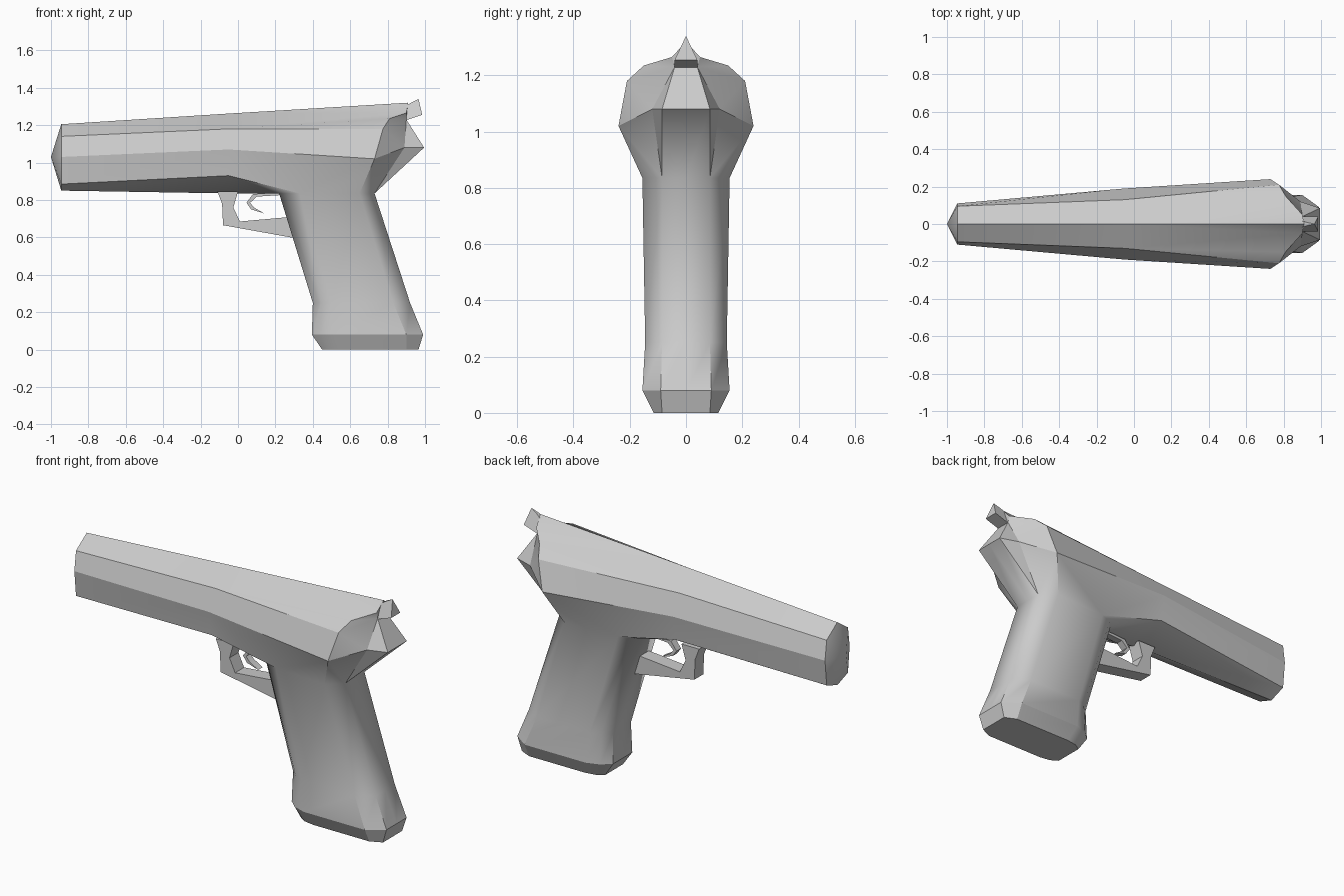
import bpy, bmesh, math

if "Cube" in bpy.data.objects:
    bpy.data.objects.remove(bpy.data.objects["Cube"])


def make_object(name, half_faces, mirror=True, soft=None):
    """Build a mesh from faces on the +y side, mirrored across y = 0."""
    bm = bmesh.new()
    cache = {}

    def vert(p):
        key = tuple(round(c, 4) + 0.0 for c in p)
        if key not in cache:
            cache[key] = bm.verts.new(key)
        return cache[key]

    for face in half_faces:
        bm.faces.new([vert(p) for p in face])
        if mirror:
            bm.faces.new([vert((x, -y, z)) for x, y, z in reversed(face)])
    bmesh.ops.recalc_face_normals(bm, faces=bm.faces)
    for f in bm.faces:
        f.smooth = True
    for e in bm.edges:
        in_soft = soft and all(soft[0] < v.co.z < soft[1] for v in e.verts)
        e.smooth = bool(in_soft) or (e.is_manifold and e.calc_face_angle() < math.radians(25))
    mesh = bpy.data.meshes.new(name)
    bm.to_mesh(mesh)
    bm.free()
    ob = bpy.data.objects.new(name, mesh)
    bpy.context.collection.objects.link(ob)
    return ob


def plate(name, profile, width):
    """Extrude an x-z profile symmetrically; width(z) is the half thickness."""
    side = [(x, width(z), z) for x, z in profile]
    faces = [side, [(x, -y, z) for x, y, z in reversed(side)]]
    for a, b in zip(side, side[1:] + side[:1]):
        rim = []
        for p in (a, b, (b[0], -b[1], b[2]), (a[0], -a[1], a[2])):
            if p not in rim and not (p[1] == 0 and (p[0], 0, p[2]) in rim):
                rim.append(p)
        if len(rim) > 2:
            faces.append(rim)
    return make_object(name, faces, mirror=False)


# Barrel housing: muzzle section and middle section (ridge, shoulder, widest, low, keel)
apex = (-1, 0, 1.03)
muzzle = [(-.945, y, z) for y, z in
          [(0, 1.205), (.095, 1.14), (.11, 1.03), (.095, .885), (0, .85)]]
middle = [(-.05, y, z) for y, z in
          [(0, 1.262), (.13, 1.18), (.19, 1.07), (.165, .93), (0, .835)]]
faces = []
for i in range(4):
    faces.append([apex, muzzle[i], muzzle[i + 1]])
    faces.append([muzzle[i], middle[i], middle[i + 1], muzzle[i + 1]])
T1, A1, B1, C1, D1 = middle

# Grip: half rings of (x, y), from the front centre round to the back centre
levels = [
    (.835, [(.22, .07), (.26, .11), (.33, .135), (.65, .155), (.73, .085)]),
    (.25, [(.40, .08), (.445, .12), (.50, .145), (.83, .145), (.92, .085)]),
    (.08, [(.395, .085), (.445, .13), (.52, .155), (.90, .155), (.99, .09)]),
    (0, [(.45, .08), (.49, .105), (.55, .115), (.90, .115), (.965, .085)]),
]
rings = []
for z, pts in levels:
    pts = [(pts[0][0], 0)] + pts + [(pts[-1][0], 0)]
    rings.append([(x, y, z) for x, y in pts])
for up, low in zip(rings, rings[1:]):
    for i in range(6):
        faces.append([up[i], up[i + 1], low[i + 1], low[i]])
faces.append(rings[-1])
g00, g0, g1, C2, C3, G, G0 = rings[0]

# Rear of the housing, its tail, and the join to the grip
T3, P, A3 = (.91, 0, 1.32), (.90, .05, 1.265), (.81, .15, 1.235)
S3, B3 = (.775, .21, 1.18), (.73, .24, 1.02)
F, F0 = (.90, .04, 1.23), (.90, 0, 1.23)
E2, E1, E0 = (.89, .12, 1.08), (.995, .085, 1.08), (.995, 0, 1.08)
faces += [
    [T1, T3, P], [T1, P, A3, A1], [A1, A3, S3], [A1, S3, B3, B1],
    [B1, C2, C1], [B1, B3, C2], [B3, C3, C2],
    [C1, C2, g1], [C1, g1, g0], [C1, g0, g00, D1],
    [B3, G, C3], [B3, E2, G], [E2, E1, G], [E1, E0, G0, G],
    [S3, E2, B3], [S3, F, E2], [E2, F, E1],
    [A3, F, S3], [P, F, A3], [T3, F, P], [T3, F0, F], [F, F0, E0, E1],
]
make_object("frame_and_grip", faces, soft=(.2, .84))

# Trigger guard
plate("trigger_guard", [(-.11, .845), (-.085, .78), (-.08, .665), (.31, .595),
                        (.29, .71), (.01, .685), (-.025, .76), (0, .845)],
      lambda z: .04)

# Trigger
plate("trigger", [(.23, .84), (.08, .832), (.045, .785), (.07, .75), (.14, .728),
                  (.085, .76), (.065, .785), (.10, .818), (.23, .826)],
      lambda z: .02)

# Hammer: tapers to a ridge at the top
plate("hammer", [(.88, 1.29), (.895, 1.225), (.985, 1.255), (.965, 1.34), (.925, 1.32)],
      lambda z: .04 if z < 1.27 else max(0, .04 - (z - 1.25) * .45))
